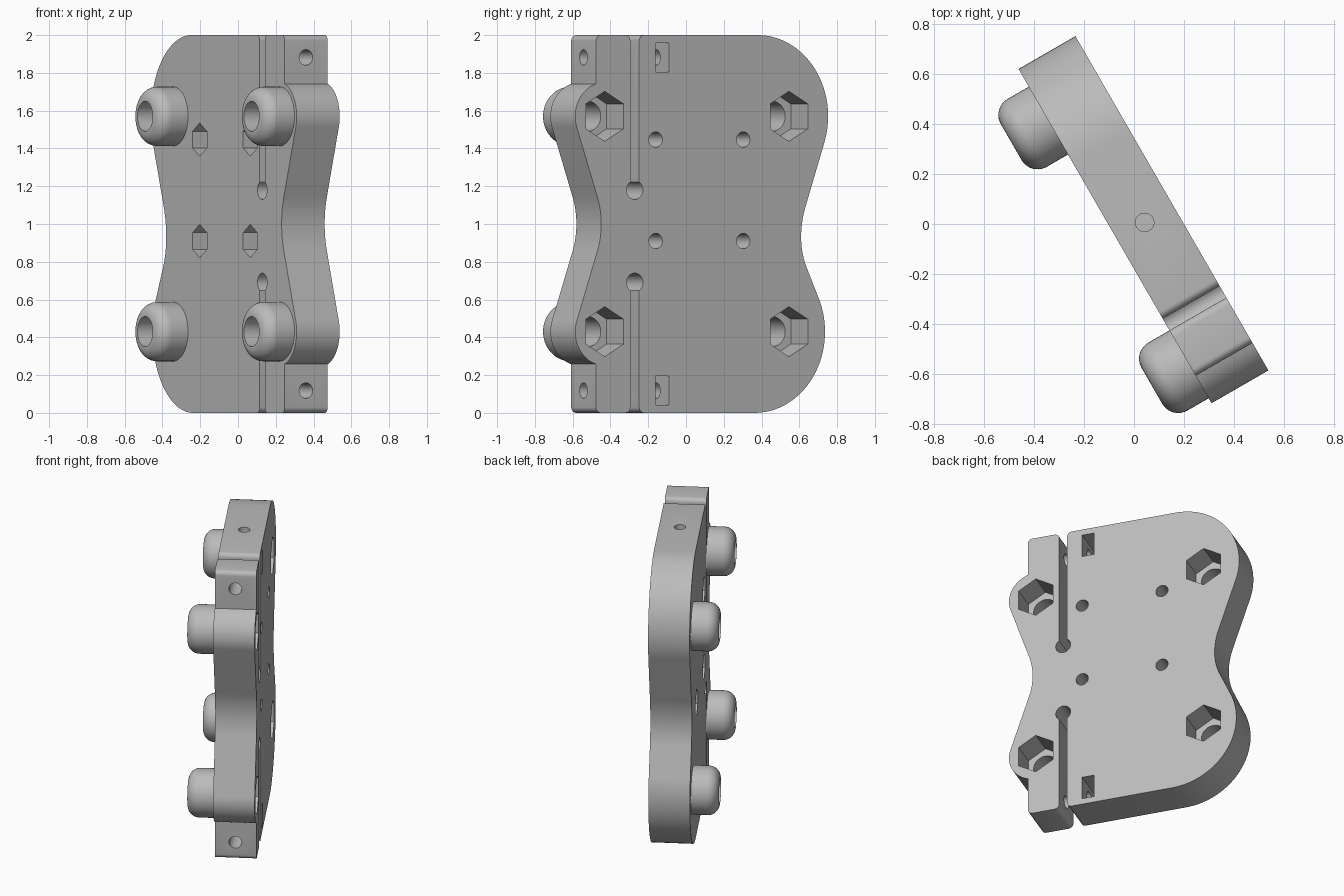
import bpy, bmesh
from math import sin, cos, pi, radians
from mathutils import Matrix, Vector

cube = bpy.data.objects.get("Cube")
if cube:
    bpy.data.objects.remove(cube, do_unlink=True)

grey = bpy.data.materials.new("plain grey")
grey.use_nodes = True
grey.diffuse_color = (0.5, 0.5, 0.5, 1)
grey.node_tree.nodes["Principled BSDF"].inputs["Base Color"].default_value = (0.5, 0.5, 0.5, 1)

TURN = radians(-60)          # whole bracket is turned about z
BACK, FRONT = 0.173, -0.09   # plate faces along local y
MID = 0.04


def make(name, bm):
    bmesh.ops.recalc_face_normals(bm, faces=bm.faces)
    mesh = bpy.data.meshes.new(name)
    bm.to_mesh(mesh)
    bm.free()
    mesh.materials.append(grey)
    ob = bpy.data.objects.new(name, mesh)
    bpy.context.collection.objects.link(ob)
    return ob


def arc(cx, cz, r, a, b, n=14):
    angles = [radians(a + (b - a) * i / n) for i in range(n + 1)]
    return [(cx + r * cos(t), cz + r * sin(t)) for t in angles]


def finish(ob):
    ob.rotation_euler.z = TURN
    bpy.ops.object.select_all(action='DESELECT')
    ob.select_set(True)
    bpy.context.view_layer.objects.active = ob
    bpy.ops.object.shade_smooth_by_angle(angle=radians(30))


# Plate outline: clamp side, from slit to waist, for one end
def clamp_end(key_z):
    slit, half, f = 0.413, 0.027, 0.03
    return (arc(slit - half - f, 2 - f, f, 90, 0, 5)
            + arc(slit, key_z, 0.05, 123, 417, 24)
            + arc(slit + half + f, 2 - f, f, 180, 90, 5)
            + arc(0.65 - f, 2 - f, f, 90, 0, 5)
            + arc(0.597, 1.57, 0.18, 73, -19, 18)
            + arc(1.068, 1, 0.45, 161, 180, 8))


upper = clamp_end(1.18)
lower = [(x, 2 - z) for x, z in reversed(clamp_end(1.31))][1:]
wide_side = (arc(-0.32, 0.43, 0.43, 270, 158, 28)
             + arc(-1.004, 0.93, 0.4, -22, 0, 8)
             + arc(-1.104, 0.93, 0.5, 0, 18, 8)[1:]
             + arc(-0.339, 1.57, 0.43, 198, 90, 28))

bm = bmesh.new()
face = bm.faces.new([bm.verts.new((x, FRONT, z)) for x, z in upper + lower + wide_side])
ext = bmesh.ops.extrude_face_region(bm, geom=[face])
bmesh.ops.translate(bm, vec=(0, BACK - FRONT, 0),
                    verts=[v for v in ext["geom"] if isinstance(v, bmesh.types.BMVert)])
plate = make("bracket_plate", bm)


# Cutters
def cut(bm):
    tool = make("cutter", bm)
    tool.hide_render = True
    mod = plate.modifiers.new("cut", 'BOOLEAN')
    mod.operation = 'DIFFERENCE'
    mod.solver = 'EXACT'
    mod.object = tool
    bpy.context.view_layer.objects.active = plate
    bpy.ops.object.modifier_apply(modifier=mod.name)
    bpy.data.objects.remove(tool, do_unlink=True)


def drill(start, end, r, sides=28):
    a, b = Vector(start), Vector(end)
    d = b - a
    turn = d.to_track_quat('Z', 'X').to_matrix().to_4x4()
    if sides == 6:   # points of a hexagon face up
        turn = Matrix.Rotation(pi / 2, 4, 'X') @ Matrix.Rotation(pi / 2, 4, 'Z')
    bm = bmesh.new()
    bmesh.ops.create_cone(bm, cap_ends=True, segments=sides, radius1=r, radius2=r,
                          depth=d.length, matrix=Matrix.Translation((a + b) / 2) @ turn)
    if sides == 6:
        top = max(v.co.z for v in bm.verts)
        if top < (a.z + r * 0.95):
            bmesh.ops.rotate(bm, verts=bm.verts, cent=(a + b) / 2,
                             matrix=Matrix.Rotation(pi / 6, 3, 'Y'))
    cut(bm)


# Corner bores with hexagon pockets in the back
corners = [(x, z) for x in (-0.53, 0.597) for z in (0.43, 1.57)]
for x, z in corners:
    drill((x, -0.2, z), (x, 0.3, z), 0.08)
    drill((x, -0.007, z), (x, 0.3, z), 0.1325, 6)

# Small mounting holes with nut pockets in the front
for x in (-0.25, 0.285):
    for z in (0.91, 1.447):
        drill((x, -0.2, z), (x, 0.3, z), 0.041)
        drill((x, -0.2, z), (x, 0.02, z), 0.0875, 6)

# Clamp screw holes with nut slots
for z in (0.118, 1.882):
    drill((0.1, MID, z), (0.8, MID, z), 0.041)
    bm = bmesh.new()
    bmesh.ops.create_cube(bm, size=1, matrix=Matrix.Translation((0.245, 0.13, z))
                          @ Matrix.Diagonal((0.081, 0.34, 0.155, 1)))
    cut(bm)

# Hole in the top edge
drill((0.016, MID, 1.6), (0.016, MID, 2.2), 0.037)
finish(plate)

# Rounded hollow bosses on the front
END, R, BORE, FIL = -0.262, 0.157, 0.08, 0.074
for i, (x, z) in enumerate(corners):
    profile = ([(BORE, FRONT), (R, FRONT)]
               + arc(R - FIL, END + FIL, FIL, 0, -90, 10) + [(BORE, END)])
    n = 48
    bm = bmesh.new()
    rings = [[bm.verts.new((x + r * cos(2 * pi * k / n), y, z + r * sin(2 * pi * k / n)))
              for r, y in profile] for k in range(n)]
    for k in range(n):
        a, b = rings[k], rings[(k + 1) % n]
        for j in range(1, len(profile)):
            bm.faces.new((a[j - 1], a[j], b[j], b[j - 1]))
        bm.faces.new((a[-1], a[0], b[0], b[-1]))
    finish(make("boss_%d" % (i + 1), bm))
